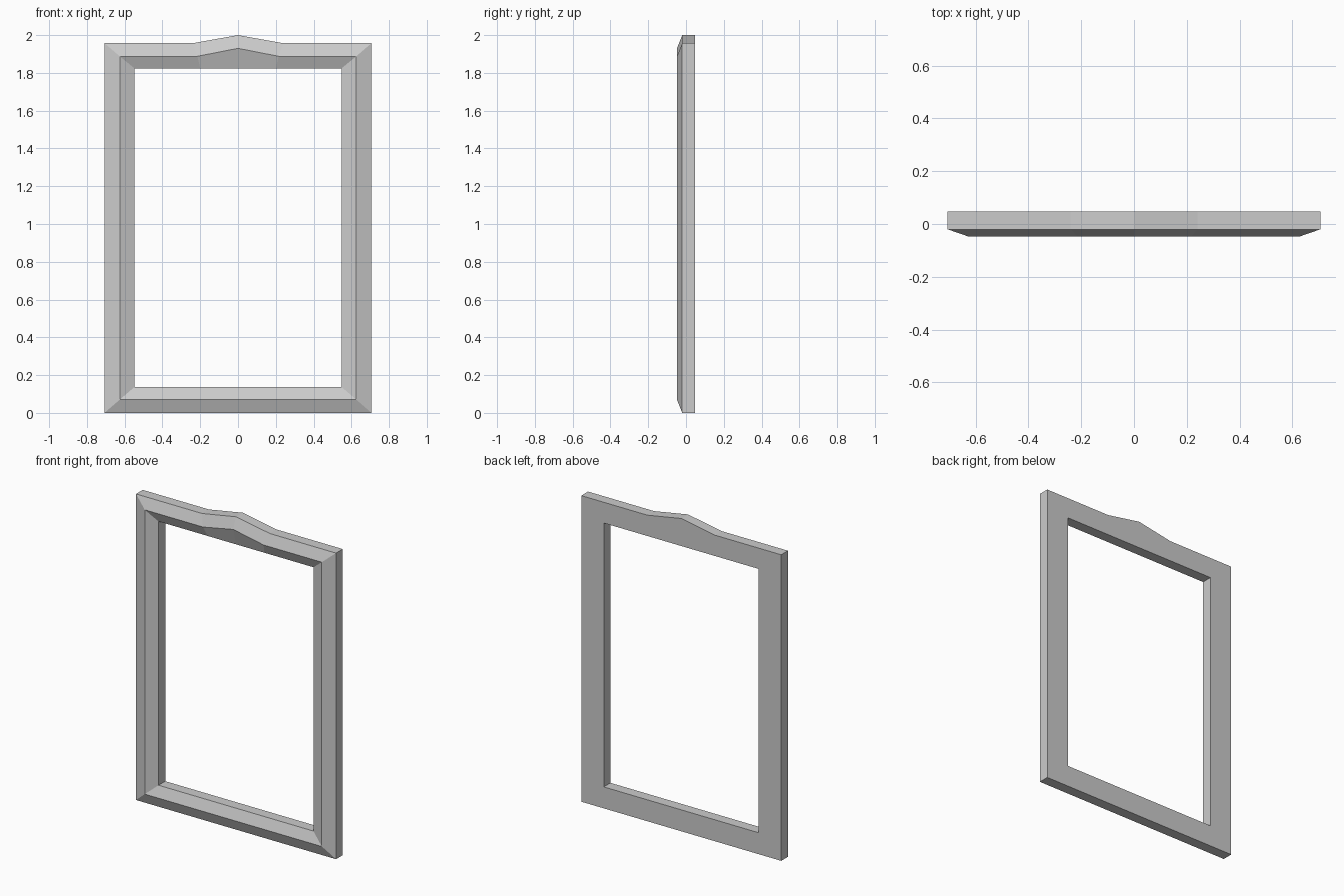
import bpy, bmesh

if "Cube" in bpy.data.objects:
    bpy.data.objects.remove(bpy.data.objects["Cube"])


def outline(half_w, bottom, top, kink, peak):
    """Closed loop of (x, z) points with a crest in the middle of the top rail."""
    right = [(half_w, bottom), (half_w, top), (kink, top)]
    return right + [(0, peak)] + [(-x, z) for x, z in reversed(right)]


outer = outline(0.707, 0.0, 1.957, 0.24, 2.0)
ridge = outline(0.626, 0.07, 1.888, 0.215, 1.93)
inner = outline(0.548, 0.137, 1.824, 0.20, 1.824)

# Frame cross-section: each ring is an outline placed at a depth
rings = [(outer, -0.02), (ridge, -0.048), (inner, -0.02),
         (inner, 0.048), (outer, 0.048)]

bm = bmesh.new()
loops = [[bm.verts.new((x, y, z)) for x, z in pts] for pts, y in rings]

# Join each ring to the next, closing back to the first
for i, a in enumerate(loops):
    b = loops[(i + 1) % len(loops)]
    n = len(a)
    for j in range(n):
        k = (j + 1) % n
        bm.faces.new((a[j], a[k], b[k], b[j]))
bmesh.ops.recalc_face_normals(bm, faces=bm.faces[:])

mesh = bpy.data.meshes.new("frame")
bm.to_mesh(mesh)
bm.free()
frame = bpy.data.objects.new("frame", mesh)
bpy.context.collection.objects.link(frame)
